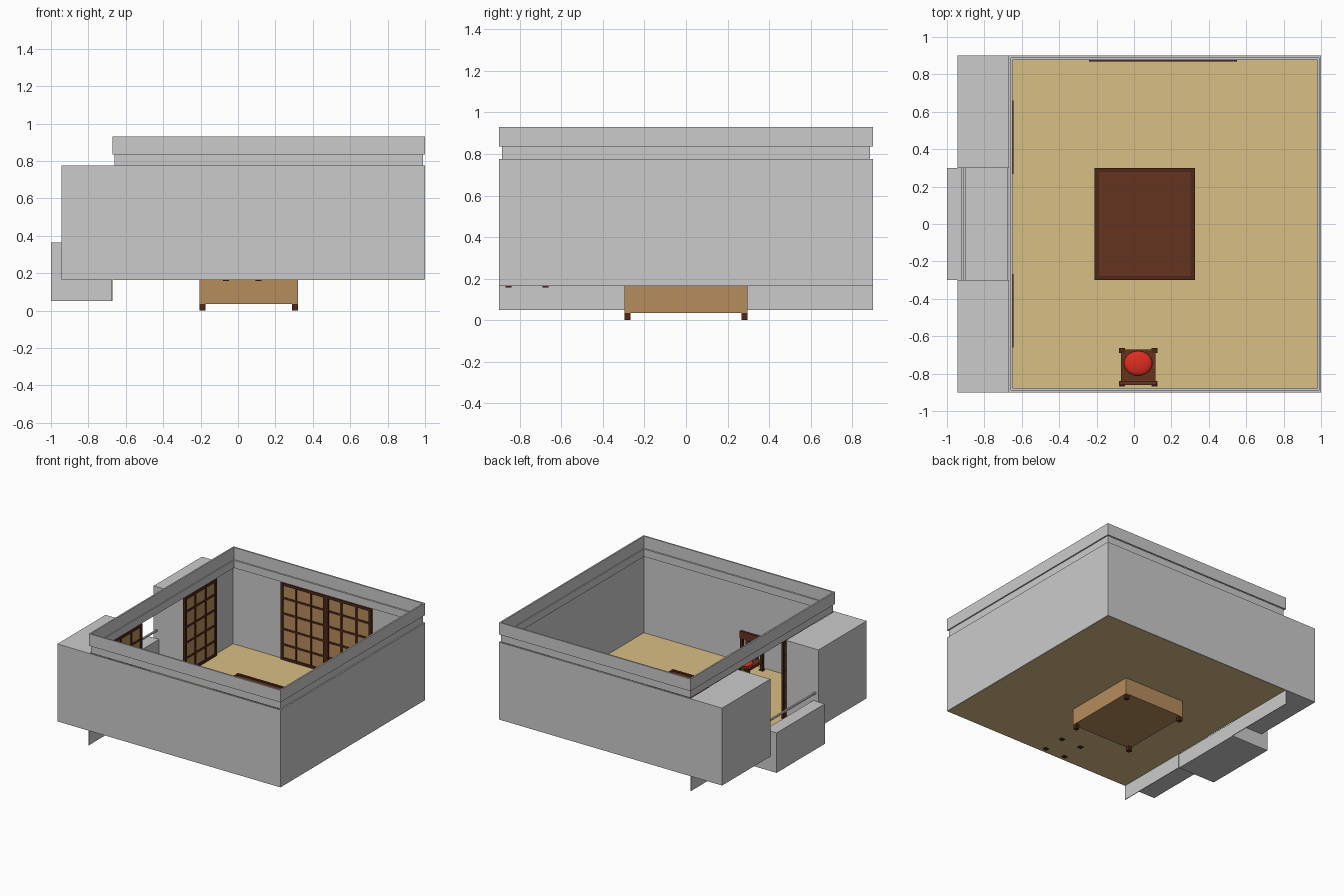
import bpy, bmesh, math
from mathutils import Matrix, Vector

if "Cube" in bpy.data.objects:
    bpy.data.objects.remove(bpy.data.objects["Cube"])


def mat(name, r, g, b):
    m = bpy.data.materials.new(name)
    m.diffuse_color = (r, g, b, 1)
    m.use_nodes = True
    m.node_tree.nodes["Principled BSDF"].inputs["Base Color"].default_value = m.diffuse_color
    return m


STRAW = mat("straw", .69, .52, .235)
PAPER = mat("paper", .47, .27, .11)
BROWN = mat("brown", .13, .033, .013)
DARK = mat("dark_wood", .075, .02, .008)
RED = mat("red", .73, .027, .015)


def finish(name, bm, material=None):
    me = bpy.data.meshes.new(name)
    bm.to_mesh(me)
    bm.free()
    ob = bpy.data.objects.new(name, me)
    bpy.context.collection.objects.link(ob)
    if material:
        me.materials.append(material)
    return ob


def boxes(name, items, material=None):
    """One object from (x0, x1, y0, y1, z0, z1) boxes."""
    bm = bmesh.new()
    for x0, x1, y0, y1, z0, z1 in items:
        m = Matrix.Translation(((x0 + x1) / 2, (y0 + y1) / 2, (z0 + z1) / 2)) \
            @ Matrix.Diagonal((x1 - x0, y1 - y0, z1 - z0, 1))
        bmesh.ops.create_cube(bm, size=1, matrix=m)
    return finish(name, bm, material)


def ring(x0, x1, y0, y1, z0, z1, t):
    """Four boxes forming a rectangular frame seen from above."""
    return [(x0, x1, y0, y0 + t, z0, z1), (x0, x1, y1 - t, y1, z0, z1),
            (x0, x0 + t, y0 + t, y1 - t, z0, z1), (x1 - t, x1, y0 + t, y1 - t, z0, z1)]


F, H, TOP = .165, .775, .93      # floor, main wall top, room top
L, R, D = -.67, 1.0, .9          # room left, right, half depth

# Room shell
boxes("floor", [(L, R - .005, -D + .005, D - .005, F - .001, F + .003)], STRAW)
boxes("walls", [(L, R, -D, -D + .01, F, H), (L, R, D - .01, D, F, H),
                (R - .01, R, -D + .01, D - .01, F, H)])
boxes("recessed_wall_band", ring(L + .01, R - .01, -D + .013, D - .013, H, .835, .01))
boxes("top_wall_band", ring(L, R, -D, D, .835, TOP, .012))

# Blocks either side of the window bay, with the skirt below
boxes("side_blocks", [(-.945, L + .005, -D, -.3, F, H), (-.945, L + .005, .3, D, F, H)])
boxes("lower_skirt", [(L - .005, L, -D, -.3, .05, F), (L - .005, L, .3, D, .05, F)])

# Window bay: L-shaped profile swept along y
bm = bmesh.new()
profile = [(-1, .05), (-.675, .05), (-.675, F), (-.9, F), (-.9, .365), (-1, .365)]
face = bm.faces.new([bm.verts.new((x, -.3, z)) for x, z in profile])
ext = bmesh.ops.extrude_face_region(bm, geom=[face])
bmesh.ops.translate(bm, vec=(0, .6, 0),
                    verts=[v for v in ext["geom"] if isinstance(v, bmesh.types.BMVert)])
bmesh.ops.recalc_face_normals(bm, faces=bm.faces)
finish("window_bay", bm)
boxes("window_rail", [(-.925, -.912, -.3, .3, .425, .437)])


# Sliding lattice screens
def screen(name, start, width, plane, inward, along_x):
    cols, rows, edge, bar = 3, 5, .022, .016
    z0, z1 = F, H

    def place(a0, a1, d0, d1, b0, b1):
        d0, d1 = sorted((plane + inward * d0, plane + inward * d1))
        return (a0, a1, d0, d1, b0, b1) if along_x else (d0, d1, a0, a1, b0, b1)

    end = start + width
    wood = [place(start, start + edge, 0, .02, z0, z1), place(end - edge, end, 0, .02, z0, z1),
            place(start + edge, end - edge, 0, .02, z0, z0 + edge),
            place(start + edge, end - edge, 0, .02, z1 - edge, z1)]
    for i in range(1, cols):
        c = start + width * i / cols
        wood.append(place(c - bar / 2, c + bar / 2, .003, .017, z0 + edge, z1 - edge))
    for i in range(1, rows):
        c = z0 + (z1 - z0) * i / rows
        wood.append(place(start + edge, end - edge, .004, .016, c - bar / 2, c + bar / 2))
    boxes(name + "_lattice", wood, DARK)
    boxes(name + "_paper", [place(start + .01, end - .01, .007, .012, z0 + .01, z1 - .01)], PAPER)


screen("left_screen_front", -.66, .393, L + .005, 1, False)
screen("left_screen_back", .267, .393, L + .005, 1, False)
screen("back_screen_left", -.24, .395, D - .01, -1, True)
screen("back_screen_right", .155, .395, D - .01, -1, True)

# Low table sunk in the floor
X0, X1, Y = -.21, .325, .3
boxes("table_skirt", [(X0 + .003, X1 - .003, -Y + .003, Y - .003, .035, .25)], PAPER)
boxes("table_rim", ring(X0, X1, -Y, Y, .25, .285, .022), DARK)
boxes("table_top", [(X0 + .022, X1 - .022, -Y + .022, Y - .022, .25, .28)], BROWN)
boxes("table_legs", [(x, x + .03, y, y + .03, 0, .035)
                     for x in (X0 + .005, X1 - .035) for y in (-Y + .003, Y - .033)], DARK)

# Chair facing into the room
CX, CY = .022, -.757
front_y, back_y = -.69, -.868
legs = []
for x in (-.08, .094):
    legs += [(x + .005, x + .027, front_y + .003, front_y + .025, .158, .25),
             (x, x + .032, front_y, front_y + .028, .158, .175),
             (x + .005, x + .027, back_y + .003, back_y + .025, .158, .42),
             (x, x + .032, back_y, back_y + .028, .158, .175),
             (x, x + .032, front_y, front_y + .028, .235, .25)]
boxes("chair_legs", legs, DARK)
boxes("chair_seat", [(-.07, .115, -.855, -.67, .225, .247)], BROWN)
boxes("chair_back", [(-.078, .122, -.86, -.842, .375, .432),
                     (-.03, 0, -.862, -.845, .247, .375),
                     (.045, .075, -.862, -.845, .247, .375)], BROWN)

# Round cushion
bm = bmesh.new()
bmesh.ops.create_uvsphere(bm, u_segments=24, v_segments=12, radius=1,
                          matrix=Matrix.Translation((CX, -.745, .25)) @ Matrix.Diagonal((.076, .066, .022, 1)))
for f in bm.faces:
    f.smooth = True
finish("chair_cushion", bm, RED)
